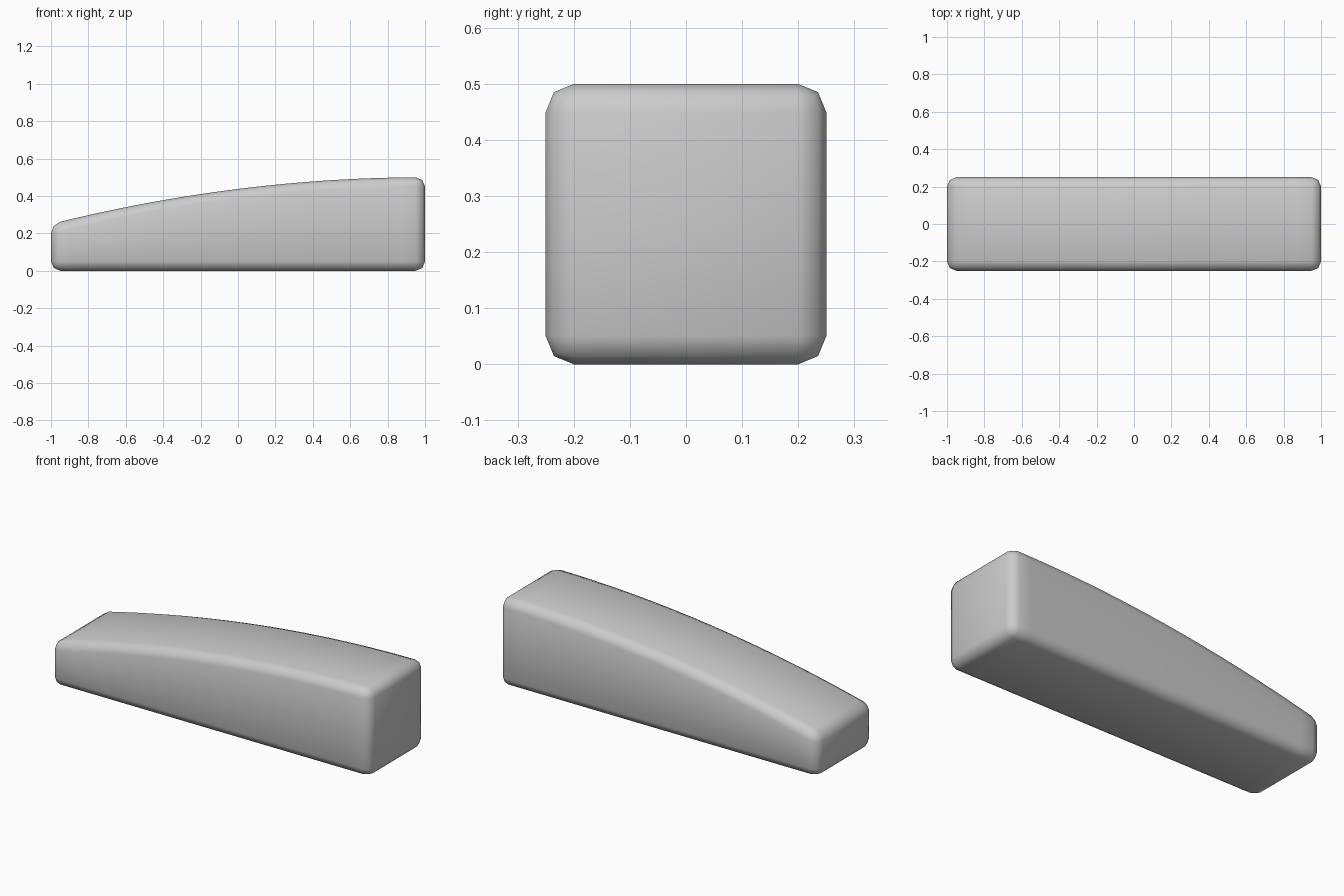
import bpy, bmesh

if "Cube" in bpy.data.objects:
    bpy.data.objects.remove(bpy.data.objects["Cube"])

LENGTH, WIDTH, HEIGHT = 2.0, 0.5, 0.5
SEGMENTS = 16

# Wedge body: cross-sections along x, with the top following a gentle arc
bm = bmesh.new()
rings = []
for i in range(SEGMENTS + 1):
    x = -LENGTH / 2 + LENGTH * i / SEGMENTS
    top = HEIGHT - 0.0625 * (1 - x) ** 2
    section = [(-WIDTH / 2, 0), (WIDTH / 2, 0), (WIDTH / 2, top), (-WIDTH / 2, top)]
    rings.append([bm.verts.new((x, y, z)) for y, z in section])

for a, b in zip(rings, rings[1:]):
    for j in range(4):
        k = (j + 1) % 4
        bm.faces.new((a[j], a[k], b[k], b[j]))
bm.faces.new(rings[0])
bm.faces.new(rings[-1])
bmesh.ops.recalc_face_normals(bm, faces=bm.faces)

mesh = bpy.data.meshes.new("wedge_body")
bm.to_mesh(mesh)
bm.free()
mesh.shade_smooth()
body = bpy.data.objects.new("wedge_body", mesh)
bpy.context.collection.objects.link(body)

# Rounded edges all around
bevel = body.modifiers.new("rounded_edges", 'BEVEL')
bevel.width = 0.05
bevel.segments = 2
bevel.limit_method = 'ANGLE'
